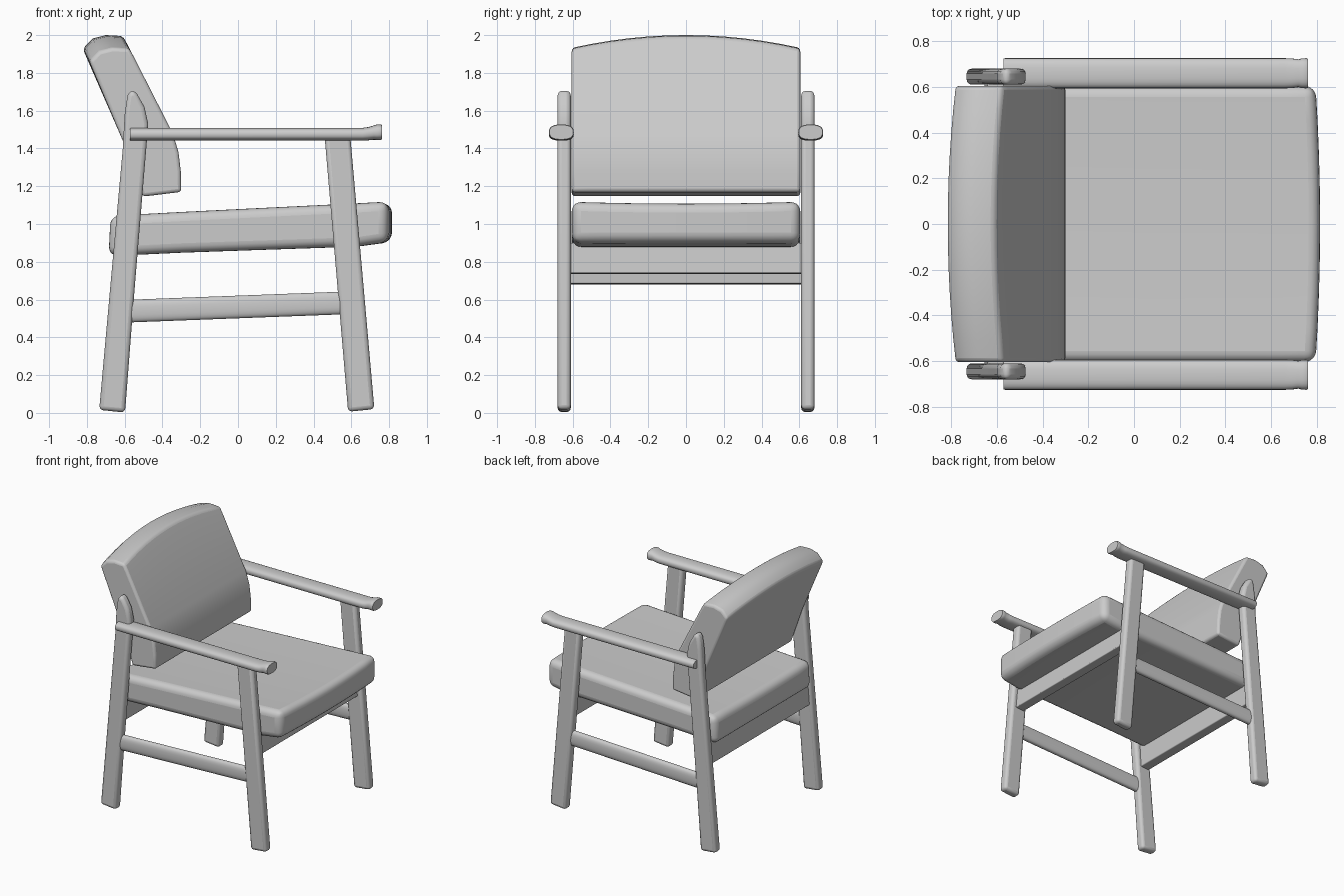
import bpy, bmesh, math

if "Cube" in bpy.data.objects:
    bpy.data.objects.remove(bpy.data.objects["Cube"])


def finish(name, bm, bevel=0.0, segs=3):
    bmesh.ops.recalc_face_normals(bm, faces=bm.faces)
    me = bpy.data.meshes.new(name)
    bm.to_mesh(me)
    bm.free()
    ob = bpy.data.objects.new(name, me)
    bpy.context.collection.objects.link(ob)
    if bevel:
        m = ob.modifiers.new("bevel", 'BEVEL')
        m.width, m.segments = bevel, segs
        m.limit_method, m.angle_limit = 'ANGLE', math.radians(38)
    bpy.ops.object.select_all(action='DESELECT')
    bpy.context.view_layer.objects.active = ob
    ob.select_set(True)
    bpy.ops.object.shade_smooth_by_angle(angle=math.radians(40))
    return ob


def skin(name, rings, bevel=0.0, segs=3):
    """Bridge a row of closed rings and cap both ends."""
    bm = bmesh.new()
    vs = [[bm.verts.new(p) for p in r] for r in rings]
    n = len(vs[0])
    for a, b in zip(vs, vs[1:]):
        for i in range(n):
            j = (i + 1) % n
            bm.faces.new((a[i], a[j], b[j], b[i]))
    bm.faces.new(vs[0])
    bm.faces.new(vs[-1])
    return finish(name, bm, bevel, segs)


def prism(name, pts, y0, y1, bevel, slices=1, warp=None, segs=3):
    """Side profile (x, z) swept across y, optionally warped."""
    rings = []
    for k in range(slices + 1):
        y = y0 + (y1 - y0) * k / slices
        ring = [(x, y, z) for x, z in pts]
        rings.append([warp(*p) for p in ring] if warp else ring)
    return skin(name, rings, bevel, segs)


# Seat cushion: front edge bows out, top dips slightly in the middle
def seat_warp(x, y, z):
    u = (y / 0.605) ** 2
    if x > 0.7:
        x -= 0.02 * u
    if z > 1.0:
        z -= 0.01 * (1 - u)
    return x, y, z


seat_profile = [(-0.685, 0.83), (-0.30, 0.848), (0.10, 0.862), (0.63, 0.88),
                (0.815, 0.905), (0.815, 1.12), (0.65, 1.112), (0.10, 1.085),
                (-0.30, 1.065), (-0.675, 1.045)]
prism("seat_cushion", seat_profile, -0.605, 0.605, 0.05, 8, seat_warp, 5)


# Back cushion: top edge arches along the lean
def back_warp(x, y, z):
    if z > 1.8:
        u = (y / 0.605) ** 2
        x, z = x + 0.035 * u, z - 0.068 * u
    return x, y, z


back_profile = [(-0.505, 1.145), (-0.30, 1.17), (-0.303, 1.28), (-0.315, 1.38),
                (-0.345, 1.48), (-0.585, 1.95), (-0.61, 1.995), (-0.70, 2.0),
                (-0.77, 1.982), (-0.82, 1.93), (-0.81, 1.90), (-0.605, 1.43)]
prism("back_cushion", back_profile, -0.605, 0.605, 0.018, 12, back_warp)

# Cross rails under the seat
prism("front_rail", [(0.545, 0.735), (0.62, 0.74), (0.605, 0.90), (0.53, 0.895)],
      -0.62, 0.62, 0.006)
prism("back_rail", [(-0.655, 0.68), (-0.58, 0.685), (-0.57, 0.86), (-0.64, 0.855)],
      -0.62, 0.62, 0.006)


def oval(center, ry, rz, power=2.0, n=24):
    x, y, z = center
    ring = []
    for i in range(n):
        c, s = math.cos(math.tau * i / n), math.sin(math.tau * i / n)
        ring.append((x, y + math.copysign(ry * abs(c) ** (2 / power), c),
                     z + math.copysign(rz * abs(s) ** (2 / power), s)))
    return ring


back_leg = [(-0.735, 0.016), (-0.598, 0.002), (-0.552, 0.60), (-0.475, 1.53),
            (-0.495, 1.62), (-0.535, 1.69), (-0.562, 1.714), (-0.585, 1.68),
            (-0.60, 1.58), (-0.61, 1.40)]
front_leg = [(0.583, 0.006), (0.722, 0.02), (0.594, 1.47), (0.458, 1.47)]

for side, tag in ((-1, "right"), (1, "left")):
    y0, y1 = side * 0.61, side * 0.68
    # Legs
    prism("back_leg_" + tag, back_leg, y0, y1, 0.022)
    prism("front_leg_" + tag, front_leg, y0, y1, 0.022)
    # Side stretcher
    skin("side_stretcher_" + tag,
         [oval((-0.60, side * 0.645, 0.538), 0.027, 0.06, 2.6),
          oval((0.56, side * 0.645, 0.582), 0.027, 0.06, 2.6)])
    # Armrest with a raised, flared tip: (x, half width, z centre, half height)
    arm = [(-0.572, 0.064, 1.475, 0.032), (-0.565, 0.066, 1.475, 0.034),
           (0.66, 0.066, 1.475, 0.034), (0.69, 0.065, 1.478, 0.035),
           (0.72, 0.061, 1.484, 0.038), (0.735, 0.065, 1.486, 0.041),
           (0.755, 0.066, 1.486, 0.041), (0.762, 0.063, 1.486, 0.038)]
    skin("armrest_" + tag,
         [oval((x, side * 0.660, z), w, h, 2.6) for x, w, z, h in arm])
